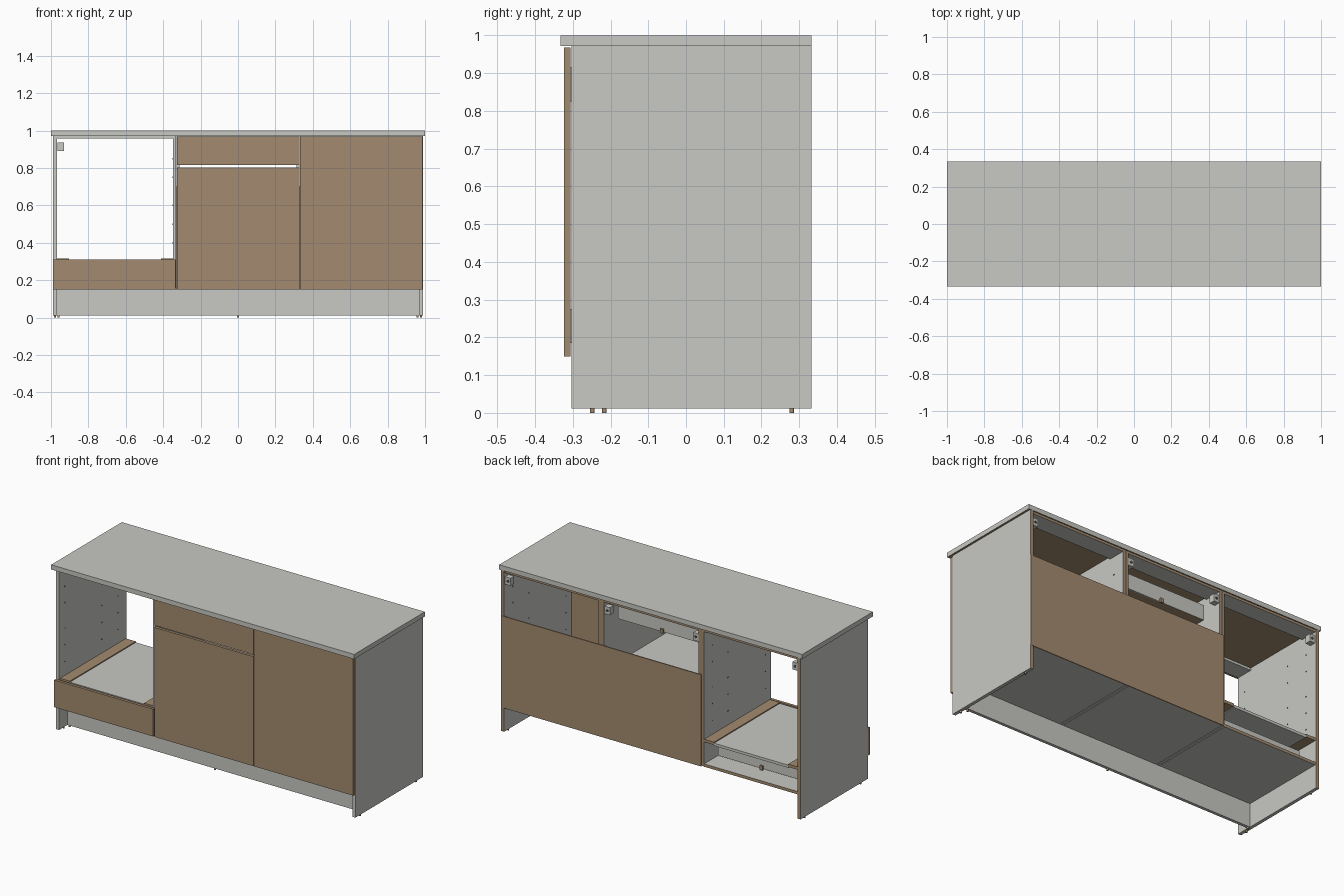
import bpy
import bmesh
from mathutils import Vector

if "Cube" in bpy.data.objects:
    bpy.data.objects.remove(bpy.data.objects["Cube"])


def make_material(name, rgb):
    mat = bpy.data.materials.new(name)
    mat.use_nodes = True
    mat.diffuse_color = (*rgb, 1)
    mat.node_tree.nodes["Principled BSDF"].inputs["Base Color"].default_value = (*rgb, 1)
    return mat


grey = make_material("light grey laminate", (0.58, 0.58, 0.55))
brown = make_material("brown board", (0.37, 0.26, 0.16))
dark = make_material("dark hole", (0.08, 0.08, 0.08))


def box(name, xs, ys, zs, mat=grey, raw=None):
    """Board between limits; faces pointing along raw show brown board."""
    bm = bmesh.new()
    bmesh.ops.create_cube(bm, size=1)
    for v in bm.verts:
        v.co = [lo + (c + 0.5) * (hi - lo) for c, (lo, hi) in zip(v.co, (xs, ys, zs))]
    bm.normal_update()
    if raw:
        for f in bm.faces:
            f.material_index = int(f.normal.dot(Vector(raw)) > 0.9)
    mesh = bpy.data.meshes.new(name)
    bm.to_mesh(mesh)
    bm.free()
    mesh.materials.append(mat)
    mesh.materials.append(brown)
    obj = bpy.data.objects.new(name, mesh)
    bpy.context.collection.objects.link(obj)
    return obj


def cylinder(name, centre, radius, depth, axis, mat):
    bm = bmesh.new()
    bmesh.ops.create_cone(bm, cap_ends=True, segments=12, radius1=radius,
                          radius2=radius, depth=depth)
    mesh = bpy.data.meshes.new(name)
    bm.to_mesh(mesh)
    bm.free()
    mesh.materials.append(mat)
    obj = bpy.data.objects.new(name, mesh)
    obj.location = centre
    obj.rotation_euler = Vector(axis).to_track_quat("Z", "Y").to_euler()
    bpy.context.collection.objects.link(obj)


BACK = (0, 1, 0)
DOWN = (0, 0, -1)
FRONT_Y = (-0.323, -0.306)
BODY_Y = (-0.304, 0.326)

# Worktop with a raw underside
box("worktop", (-1, 1), (-0.333, 0.333), (0.972, 1), raw=DOWN)

# Outer side panels
for side, a, b in (("left", 0.968, 0.988), ("right", -0.988, -0.968)):
    box(side + "_side_panel", (a, b), (-0.304, 0.332), (0.012, 0.972), raw=BACK)
    for y in (-0.248, 0.28):
        cylinder(side + "_panel_foot", ((a + b) / 2, y, 0.006), 0.006, 0.012, (0, 0, 1), brown)

# Paired partitions between the cabinets
for name, x in (("left_partition", 0.33), ("right_partition", -0.33)):
    for a, b in ((x - 0.018, x - 0.001), (x + 0.001, x + 0.018)):
        box(name, (a, b), BODY_Y, (0.155, 0.972), raw=BACK)

# Floors and top rails of the three cabinets
bays = {"oven": (-0.968, -0.348), "middle": (-0.312, 0.312), "door": (0.348, 0.968)}
for name, xs in bays.items():
    box(name + "_floor", xs, BODY_Y, (0.153, 0.17), raw=BACK)
    box(name + "_front_rail", xs, (-0.304, -0.2), (0.958, 0.972))
    box(name + "_back_rail", xs, (0.22, 0.326), (0.958, 0.972), raw=BACK)

# Plinth and its feet
box("plinth", (-0.972, 0.97), (-0.225, -0.207), (0.012, 0.153))
for x in (-0.96, 0, 0.96):
    cylinder("plinth_foot", (x, -0.216, 0.006), 0.006, 0.012, (0, 0, 1), brown)

# Back panel behind the two closed cabinets
box("back_panel", (-0.332, 0.986), (0.326, 0.333), (0.153, 0.7), brown)

# Fronts
box("oven_drawer_front", (-0.988, -0.334), FRONT_Y, (0.15, 0.312), brown)
box("middle_drawer_front", (-0.326, 0.328), FRONT_Y, (0.815, 0.968), brown)
box("middle_door", (-0.326, 0.328), FRONT_Y, (0.15, 0.803), brown)
box("right_hand_door", (0.332, 0.986), FRONT_Y, (0.15, 0.968), brown)

# Oven shelf with brown bearers along both walls
ox = bays["oven"]
box("oven_shelf", (ox[0] + 0.065, ox[1] - 0.065), (-0.295, 0.326), (0.295, 0.311))
for xs in ((ox[0], ox[0] + 0.065), (ox[1] - 0.065, ox[1])):
    box("oven_shelf_bearer", xs, (-0.295, 0.326), (0.3, 0.317), brown)

# Shelves inside the closed cabinets
box("middle_shelf", bays["middle"], (-0.28, 0.31), (0.535, 0.552))

# Drawer boxes
def drawer(name, xs, z, height):
    a, b = xs[0] + 0.02, xs[1] - 0.02
    box(name + "_bottom", (a, b), (-0.306, 0.22), (z, z + 0.012), raw=DOWN)
    box(name + "_back", (a, b), (0.21, 0.222), (z, z + height))
    for sx in ((a, a + 0.012), (b - 0.012, b)):
        box(name + "_side", sx, (-0.306, 0.21), (z, z + height))
    mid = (a + b) / 2
    box(name + "_clip", (mid - 0.01, mid + 0.01), (0.222, 0.232), (z - 0.005, z + 0.02), brown)


drawer("middle_drawer", bays["middle"], 0.825, 0.09)
drawer("oven_drawer", ox, 0.185, 0.09)

# Wall hangers at the rear top corners
for x, inward in ((0.966, -1), (0.31, -1), (-0.31, 1), (-0.966, 1)):
    box("wall_hanger", sorted((x, x + inward * 0.035)), (0.29, 0.326), (0.89, 0.935))
    cylinder("hanger_screw", (x + inward * 0.018, 0.327, 0.913), 0.008, 0.004, (0, 1, 0), dark)

# Peg holes on the inner walls
for x in (-0.9675, -0.3485, 0.3485, 0.9675):
    for y in (-0.25, 0.1, 0.25):
        for z in (0.4, 0.5, 0.6, 0.75, 0.85):
            cylinder("peg_hole", (x, y, z), 0.004, 0.002, (1, 0, 0), dark)
